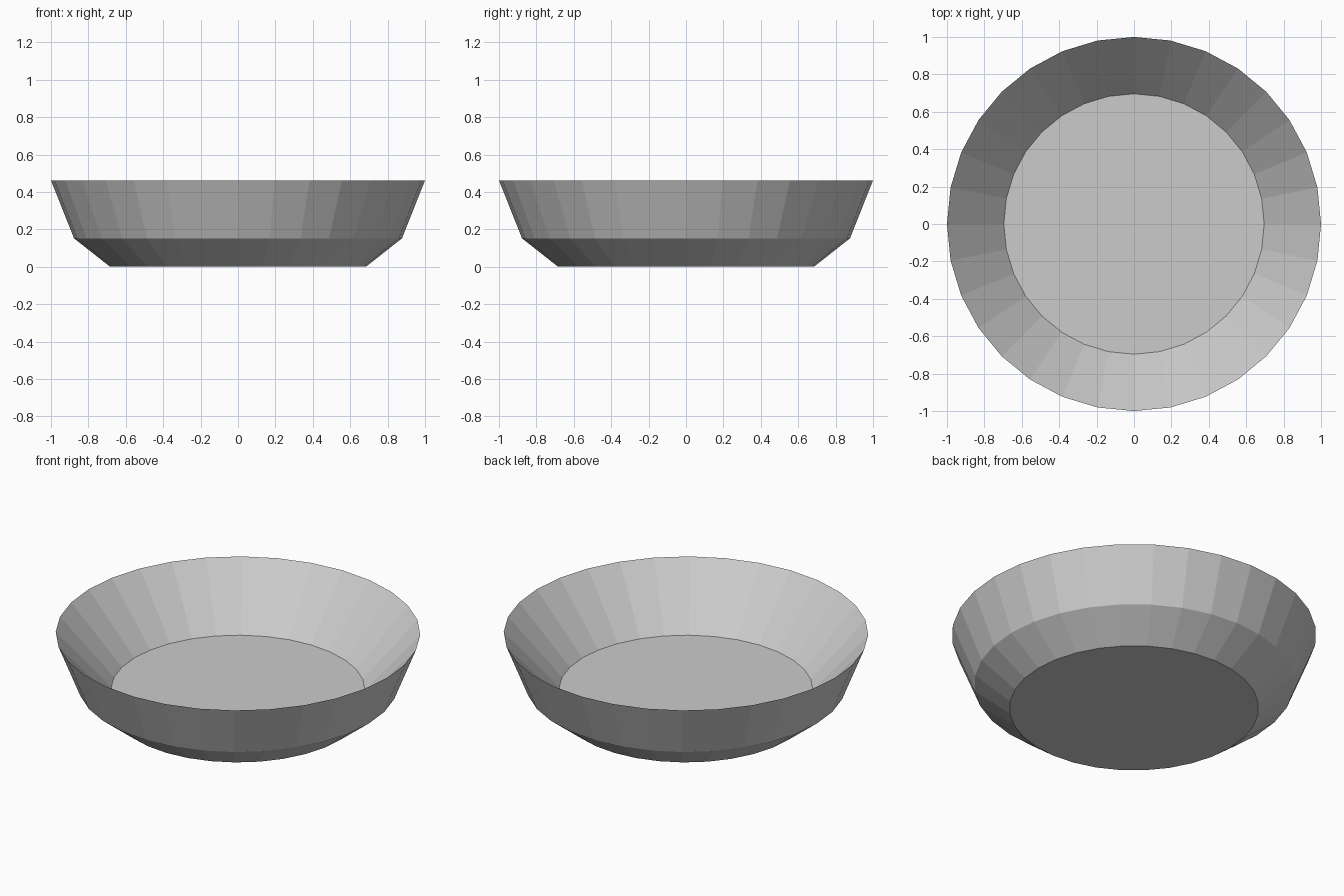
import bpy, bmesh
from math import cos, sin, tau

if "Cube" in bpy.data.objects:
    bpy.data.objects.remove(bpy.data.objects["Cube"])

SIDES = 32
# (radius, height): underside, outer wall, sharp rim, inner floor
PROFILE = [(0.684, 0.0), (0.877, 0.152), (1.0, 0.462), (0.696, 0.127)]

bm = bmesh.new()
rings = [[bm.verts.new((r * cos(tau * i / SIDES), r * sin(tau * i / SIDES), z))
          for i in range(SIDES)] for r, z in PROFILE]

# Walls between neighbouring rings
for a, b in zip(rings, rings[1:]):
    for i in range(SIDES):
        j = (i + 1) % SIDES
        bm.faces.new((a[i], a[j], b[j], b[i]))

# Flat underside and inner floor
bm.faces.new(rings[0][::-1])
bm.faces.new(rings[-1])
bmesh.ops.recalc_face_normals(bm, faces=bm.faces[:])

mesh = bpy.data.meshes.new("bowl")
bm.to_mesh(mesh)
bm.free()
bowl = bpy.data.objects.new("bowl", mesh)
bpy.context.collection.objects.link(bowl)
